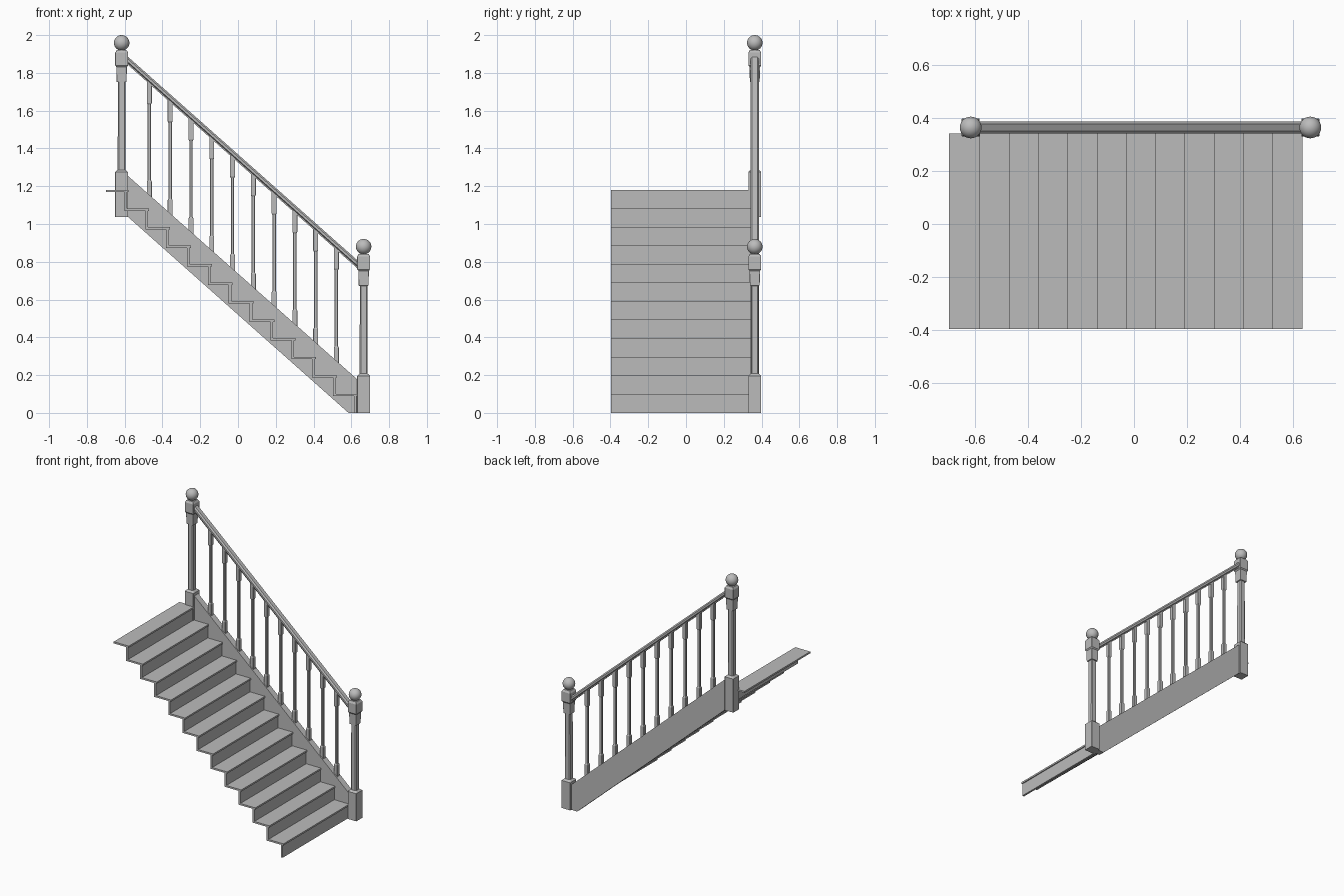
import bpy
import bmesh

cube = bpy.data.objects.get("Cube")
if cube:
    bpy.data.objects.remove(cube, do_unlink=True)

grey = bpy.data.materials.new("plain_grey")
grey.use_nodes = True
colour = (0.5, 0.5, 0.5, 1)
grey.diffuse_color = colour
grey.node_tree.nodes["Principled BSDF"].inputs["Base Color"].default_value = colour

SLOPE = 0.887          # pitch of the flight
RAIL_Y = 0.364         # centre line of posts, rail and side board
POST_LEFT, POST_RIGHT = -0.616, 0.665
STEPS, RISE, GOING = 12, 0.0981, 0.1105


def add_object(name, bm):
    bmesh.ops.recalc_face_normals(bm, faces=bm.faces)
    mesh = bpy.data.meshes.new(name)
    bm.to_mesh(mesh)
    bm.free()
    mesh.materials.append(grey)
    obj = bpy.data.objects.new(name, mesh)
    bpy.context.collection.objects.link(obj)
    return obj


def loft(name, rings):
    """Skin closed rings of equal length and cap both ends."""
    bm = bmesh.new()
    loops = [[bm.verts.new(p) for p in ring] for ring in rings]
    count = len(loops[0])
    for a, b in zip(loops, loops[1:]):
        for i in range(count):
            j = (i + 1) % count
            bm.faces.new((a[i], a[j], b[j], b[i]))
    bm.faces.new(loops[0])
    bm.faces.new(loops[-1])
    return add_object(name, bm)


def box(name, low, high):
    (x0, y0, z0), (x1, y1, z1) = low, high
    plan = [(x0, y0), (x1, y0), (x1, y1), (x0, y1)]
    return loft(name, [[(x, y, z) for x, y in plan] for z in (z0, z1)])


def square_ring(x, half, chamfer, z):
    """Square outline with cut corners."""
    h, k = half, half * (1 - chamfer)
    plan = [(h, -k), (h, k), (k, h), (-k, h), (-h, k), (-h, -k), (-k, -h), (k, -h)]
    return [(x + px, RAIL_Y + py, z) for px, py in plan]


def spindle(name, x, profile):
    return loft(name, [square_ring(x, h, c, z) for h, c, z in profile])


def newel_post(name, x, lift, foot):
    edge, cut = 0.04, 0.3
    spindle(name, x, [
        (0.034, edge, foot),
        (0.034, edge, lift + 0.196),
        (0.021, cut, lift + 0.208),
        (0.020, cut, lift + 0.672),
        (0.026, edge, lift + 0.674),
        (0.028, edge, lift + 0.752),
        (0.034, edge, lift + 0.760),
        (0.034, edge, lift + 0.828),
        (0.026, edge, lift + 0.842),
    ])
    # Round finial on a short neck
    spindle(name + "_neck", x, [(0.016, cut, lift + 0.84), (0.016, cut, lift + 0.86)])
    bm = bmesh.new()
    bmesh.ops.create_uvsphere(bm, u_segments=24, v_segments=16, radius=0.041)
    for face in bm.faces:
        face.smooth = True
    ball = add_object(name + "_ball", bm)
    ball.location = (x, RAIL_Y, lift + 0.88)


def board_top(x):
    return 1.254 - SLOPE * (x + 0.582)


def rail_centre(x):
    return 1.862 - SLOPE * (x + 0.58)


# Newel posts
newel_post("lower_newel", POST_RIGHT, 0, 0)
newel_post("upper_newel", POST_LEFT, 1.079, 1.037)

# Sloping side board, cut level at the floor
outline = [(-0.59, board_top(-0.59)), (-0.59, 1.044), (0.585, 0), (0.64, 0),
           (0.64, board_top(0.64))]
loft("side_board", [[(x, RAIL_Y + s, z) for x, z in outline] for s in (-0.022, 0.022)])

# Moulded handrail
half_profile = [(0.014, -0.022), (0.014, -0.013), (0.023, -0.007), (0.023, 0.009), (0.014, 0.021)]
profile = half_profile + [(-y, z) for y, z in reversed(half_profile)]
loft("handrail", [[(x, RAIL_Y + y, rail_centre(x) + z) for y, z in profile]
                  for x in (-0.595, 0.645)])

# Balusters with square blocks at both ends
for i in range(10):
    x = -0.469 + i * 0.11
    low, high = board_top(x), rail_centre(x)
    spindle(f"baluster_{i + 1}", x, [
        (0.013, 0.05, low - 0.02),
        (0.013, 0.05, low + 0.07),
        (0.009, 0.3, low + 0.078),
        (0.009, 0.3, high - 0.13),
        (0.013, 0.05, high - 0.122),
        (0.013, 0.05, high),
    ])

# Treads and risers, open underneath
FRONT, BACK = -0.397, 0.342
for i in range(STEPS):
    nose = 0.635 - i * GOING
    top = 0.101 + i * RISE
    box(f"tread_{i + 1}", (nose - 0.118, FRONT, top - 0.012), (nose, BACK, top))
    bottom = max(0, top - RISE - 0.012)
    box(f"riser_{i + 1}", (nose - 0.021, FRONT, bottom), (nose - 0.007, BACK, top - 0.012))
